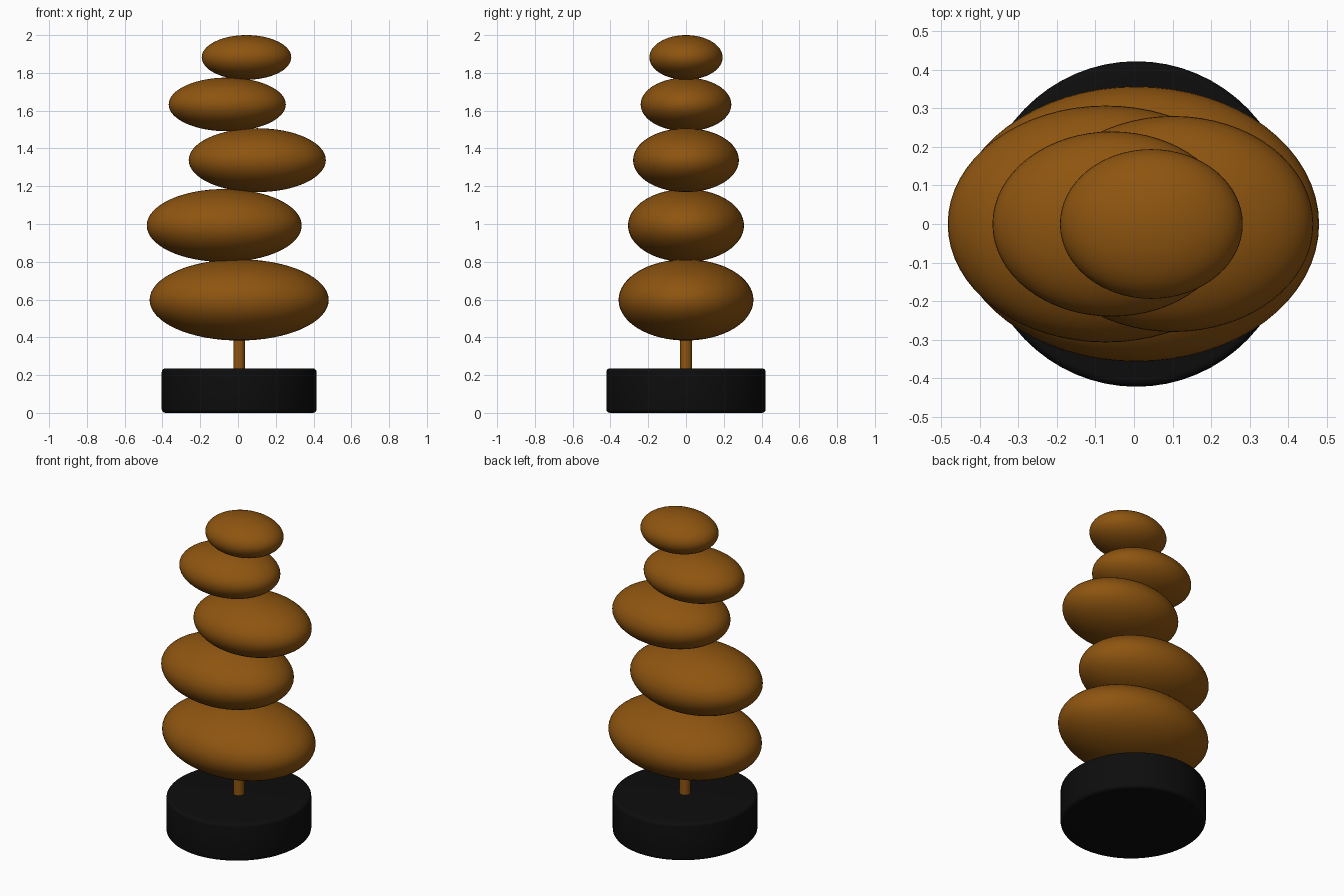
import bpy

cube = bpy.data.objects.get("Cube")
if cube:
    bpy.data.objects.remove(cube, do_unlink=True)


def make_material(name, colour):
    mat = bpy.data.materials.new(name)
    mat.use_nodes = True
    mat.diffuse_color = colour
    mat.node_tree.nodes["Principled BSDF"].inputs["Base Color"].default_value = colour
    return mat


brown = make_material("warm brown", (0.27, 0.09, 0.005, 1))
black = make_material("matt black", (0.004, 0.004, 0.004, 1))
AXIS_X = 0.006


def finish(name, mat, scale=(1, 1, 1)):
    obj = bpy.context.object
    obj.name = name
    obj.scale = scale
    bpy.ops.object.transform_apply(location=False, rotation=False, scale=True)
    obj.data.materials.append(mat)
    return obj


# Round base with softened rims
bpy.ops.mesh.primitive_cylinder_add(vertices=64, radius=1, depth=1, location=(AXIS_X, 0, 0.118))
base = finish("base", black, (0.41, 0.422, 0.236))
bevel = base.modifiers.new("rounded rims", 'BEVEL')
bevel.width = 0.02
bevel.segments = 4
bevel.limit_method = 'ANGLE'
bpy.ops.object.modifier_apply(modifier=bevel.name)
bpy.ops.object.shade_smooth_by_angle()

# Thin rod holding up the stack
bpy.ops.mesh.primitive_cylinder_add(vertices=32, radius=0.031, depth=0.35, location=(AXIS_X, 0, 0.375))
finish("rod", brown)
bpy.ops.object.shade_smooth_by_angle()

# Stacked pebbles, bottom to top: x offset, height, radii
pebbles = [
    (0.006, 0.598, (0.474, 0.357, 0.215)),
    (-0.073, 0.992, (0.41, 0.307, 0.193)),
    (0.102, 1.338, (0.363, 0.28, 0.169)),
    (-0.057, 1.633, (0.31, 0.24, 0.142)),
    (0.045, 1.882, (0.237, 0.194, 0.118)),
]
for i, (x, z, radii) in enumerate(pebbles, 1):
    bpy.ops.mesh.primitive_uv_sphere_add(segments=64, ring_count=32, radius=1, location=(x, 0, z))
    finish(f"pebble_{i}", brown, radii)
    bpy.ops.object.shade_smooth()
